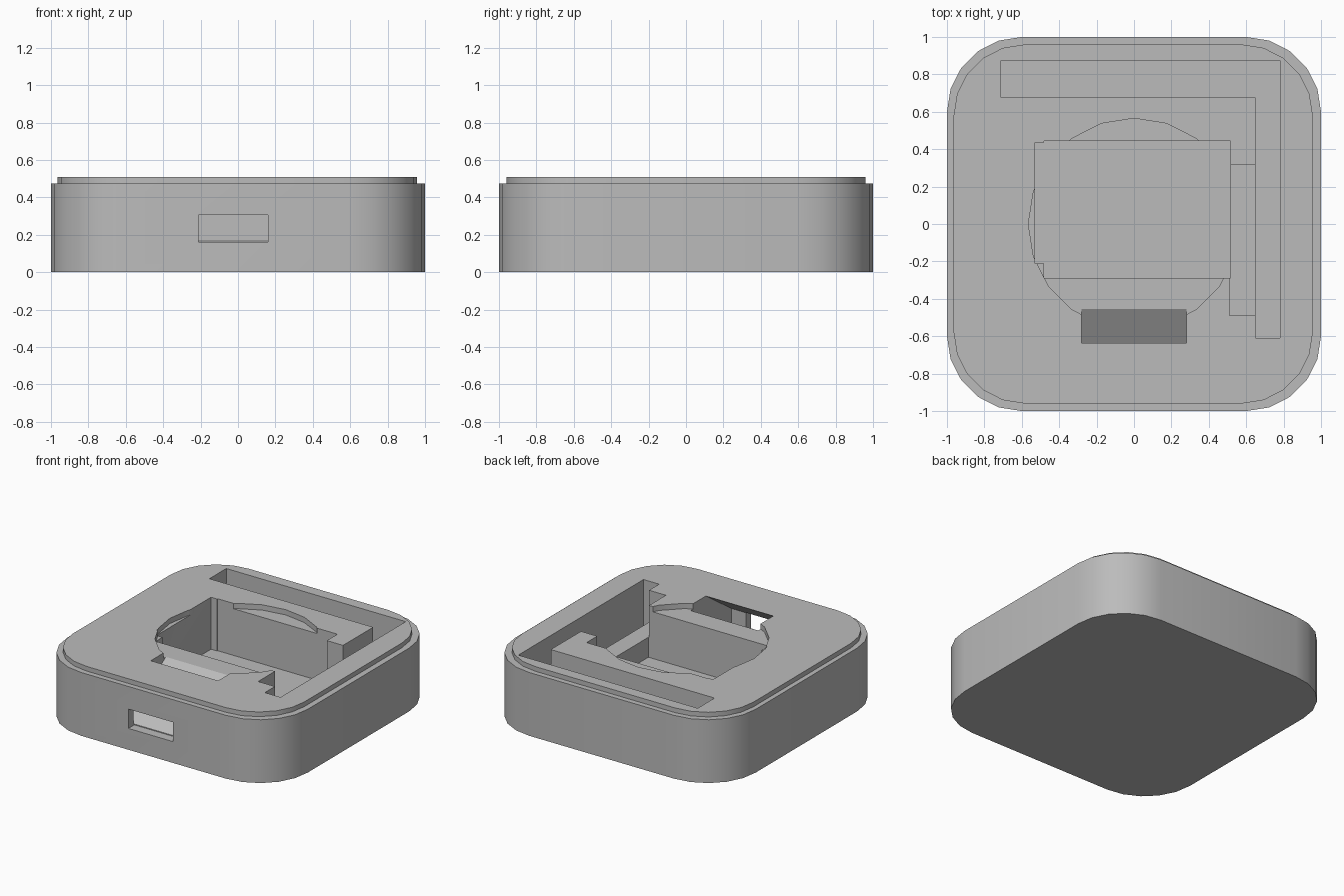
import bpy
import bmesh
from math import radians, sin, cos, pi

if "Cube" in bpy.data.objects:
    bpy.data.objects.remove(bpy.data.objects["Cube"], do_unlink=True)

# One plain grey material
grey = bpy.data.materials.new("plain grey")
grey.use_nodes = True
colour = (0.5, 0.5, 0.5, 1)
grey.diffuse_color = colour
grey.node_tree.nodes["Principled BSDF"].inputs["Base Color"].default_value = colour


def prism(name, outline, offset):
    """Extrude a closed outline of 3D points along an offset."""
    bm = bmesh.new()
    base = bm.faces.new([bm.verts.new(p) for p in outline])
    top = bmesh.ops.extrude_face_region(bm, geom=[base])["geom"]
    bmesh.ops.translate(bm, vec=offset,
                        verts=[v for v in top if isinstance(v, bmesh.types.BMVert)])
    bmesh.ops.recalc_face_normals(bm, faces=bm.faces)
    mesh = bpy.data.meshes.new(name)
    bm.to_mesh(mesh)
    bm.free()
    mesh.materials.append(grey)
    obj = bpy.data.objects.new(name, mesh)
    bpy.context.collection.objects.link(obj)
    return obj


def rounded_block(name, half, radius, z0, z1, shift=0.0, steps=5):
    inner = half - radius
    outline = []
    for quarter, (sx, sy) in enumerate([(1, 1), (-1, 1), (-1, -1), (1, -1)]):
        for i in range(steps + 1):
            a = (quarter + i / steps) * pi / 2
            outline.append((sx * inner + radius * cos(a) + shift,
                            sy * inner + radius * sin(a), z0))
    return prism(name, outline, (0, 0, z1 - z0))


def box(name, x0, x1, y0, y1, z0, z1):
    return prism(name, [(x0, y0, z0), (x1, y0, z0), (x1, y1, z0), (x0, y1, z0)],
                 (0, 0, z1 - z0))


def combine(target, other, operation):
    mod = target.modifiers.new(other.name, "BOOLEAN")
    mod.object, mod.operation, mod.solver = other, operation, "EXACT"
    bpy.context.view_layer.objects.active = target
    bpy.ops.object.modifier_apply(modifier=mod.name)
    bpy.data.objects.remove(other, do_unlink=True)


TOP, STEP, FLOOR, LEDGE, ABOVE = 0.51, 0.475, 0.12, 0.27, 0.7

# Case body with the raised lip for a lid
case = rounded_block("case_body", 1.0, 0.4, 0, STEP)
combine(case, rounded_block("lid_lip", 0.96, 0.38, 0.05, TOP, -0.004), "UNION")

# Shallow round recess
ring = [(0.565 * cos(i * pi / 10), 0.565 * sin(i * pi / 10), STEP - 0.005) for i in range(20)]

# Sloped tunnel from the recess down to the front port
slope = [(-0.28, -0.94, 0.16), (-0.28, -0.455, 0.47), (-0.28, -0.40, 0.505),
         (-0.28, -0.40, ABOVE), (-0.28, -0.635, ABOVE), (-0.28, -0.635, TOP),
         (-0.28, -0.94, 0.30)]

cutters = [
    prism("round_recess", ring, (0, 0, 0.3)),
    box("main_pocket", -0.48, 0.515, -0.29, 0.443, FLOOR, ABOVE),
    box("pocket_side", -0.53, 0.0, -0.21, 0.437, FLOOR, ABOVE),
    box("side_ledge", 0.51, 0.70, -0.49, 0.317, LEDGE, ABOVE),
    box("right_slot", 0.65, 0.78, -0.61, 0.875, FLOOR, ABOVE),
    box("rear_slot", -0.71, 0.70, 0.675, 0.875, FLOOR, ABOVE),
    prism("sloped_tunnel", slope, (0.56, 0, 0)),
    box("front_port", -0.21, 0.16, -1.1, -0.93, 0.16, 0.305),
]
for cutter in cutters:
    combine(case, cutter, "DIFFERENCE")

# Smooth corners, sharp edges
bpy.ops.object.select_all(action="DESELECT")
case.select_set(True)
bpy.context.view_layer.objects.active = case
bpy.ops.object.shade_smooth_by_angle(angle=radians(30))
